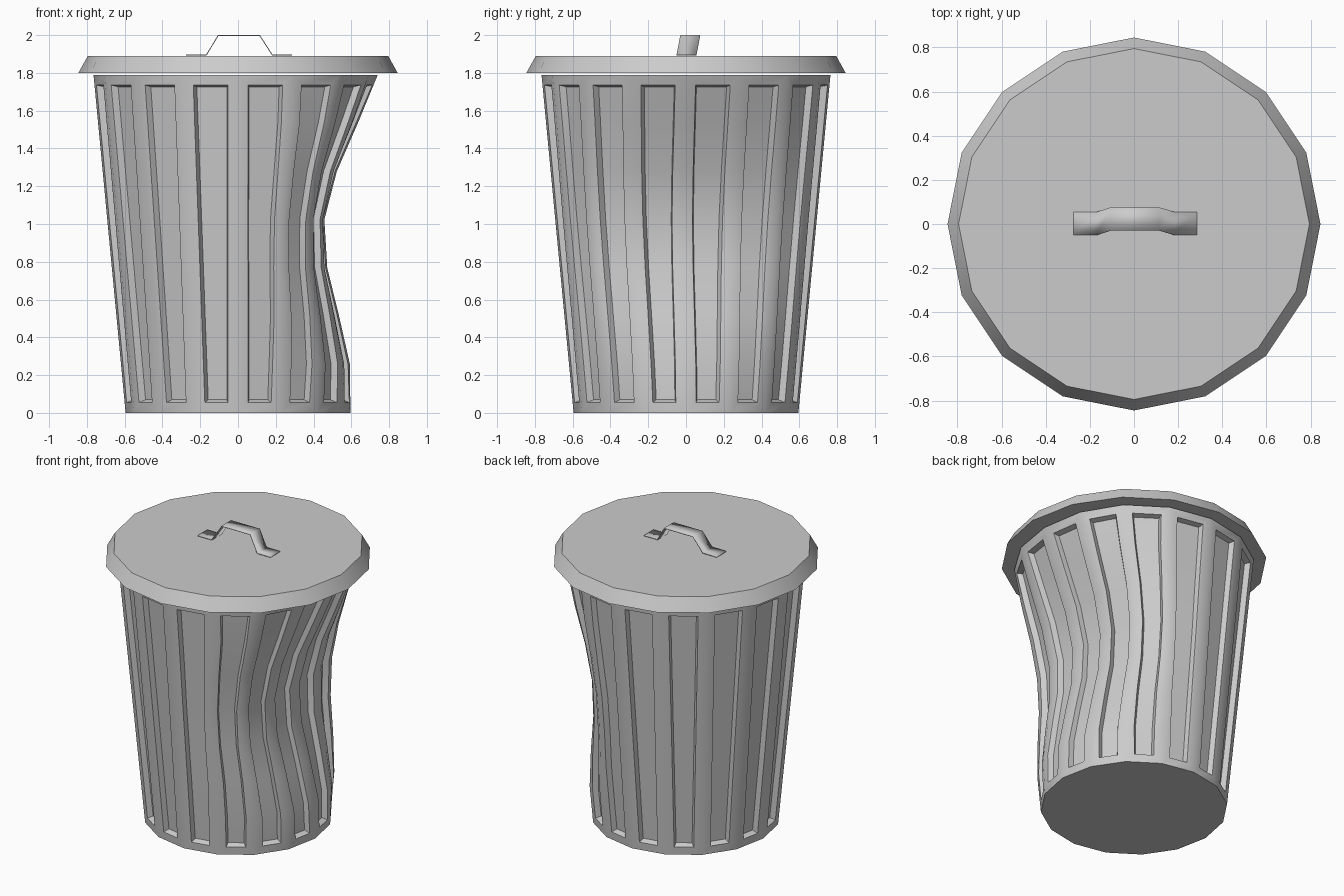
import bpy, bmesh
from math import sin, cos, tau, radians
from mathutils import Vector

if "Cube" in bpy.data.objects:
    bpy.data.objects.remove(bpy.data.objects["Cube"])

SIDES = 16


def ring(bm, r, z):
    return [bm.verts.new((r * cos(tau * i / SIDES), r * sin(tau * i / SIDES), z))
            for i in range(SIDES)]


def finish(bm, name, angle):
    me = bpy.data.meshes.new(name)
    bm.to_mesh(me)
    bm.free()
    ob = bpy.data.objects.new(name, me)
    bpy.context.collection.objects.link(ob)
    bpy.ops.object.select_all(action='DESELECT')
    ob.select_set(True)
    bpy.context.view_layer.objects.active = ob
    bpy.ops.object.shade_smooth_by_angle(angle=radians(angle))
    return ob


def tapered_shell(bm, profile):
    """Closed tapered drum; returns the side faces grouped by column."""
    rings = [ring(bm, r, z) for r, z in profile]
    columns = [[] for _ in range(SIDES)]
    for lo, hi in zip(rings, rings[1:]):
        for i in range(SIDES):
            j = (i + 1) % SIDES
            columns[i].append(bm.faces.new((lo[i], lo[j], hi[j], hi[i])))
    bm.faces.new(rings[0][::-1])
    bm.faces.new(rings[-1])
    bm.normal_update()
    return columns


# Can body: tapered drum with a recessed panel on every side
TOP, ROWS = 1.79, 7
bm = bmesh.new()
columns = tapered_shell(bm, [(0.595 + 0.17 * k / ROWS, TOP * k / ROWS)
                             for k in range(ROWS + 1)])
for col in columns:
    bmesh.ops.inset_region(bm, faces=col, thickness=0.055, use_even_offset=True)
    bmesh.ops.inset_region(bm, faces=col, thickness=0.012, depth=-0.035,
                           use_even_offset=True)

# Dent pushed into the right side with a smooth falloff
centre, push, reach = Vector((0.69, 0, 1.02)), Vector((-0.235, -0.02, 0)), 0.97
for v in bm.verts:
    t = max(0.0, 1 - (v.co - centre).length / reach)
    v.co += push * (3 * t * t - 2 * t ** 3)
finish(bm, "can_body", 40)

# Lid: bevelled disc
bm = bmesh.new()
tapered_shell(bm, [(0.845, 1.80), (0.795, 1.89)])
finish(bm, "lid", 35)

# Handle: thin bent strip, leaning slightly backwards
path = [(-0.275, 1.894), (-0.168, 1.894), (-0.105, 1.998),
        (0.115, 1.998), (0.182, 1.894), (0.285, 1.894)]
bm = bmesh.new()
pairs = []
for x, z in path:
    lean = 0.02 if z > 1.95 else 0.0
    pairs.append([bm.verts.new((x, y + lean, z)) for y in (-0.05, 0.055)])
for a, b in zip(pairs, pairs[1:]):
    bm.faces.new((a[0], b[0], b[1], a[1]))
handle = finish(bm, "lid_handle", 35)
mod = handle.modifiers.new("thickness", 'SOLIDIFY')
mod.thickness = 0.005
mod.offset = 0
